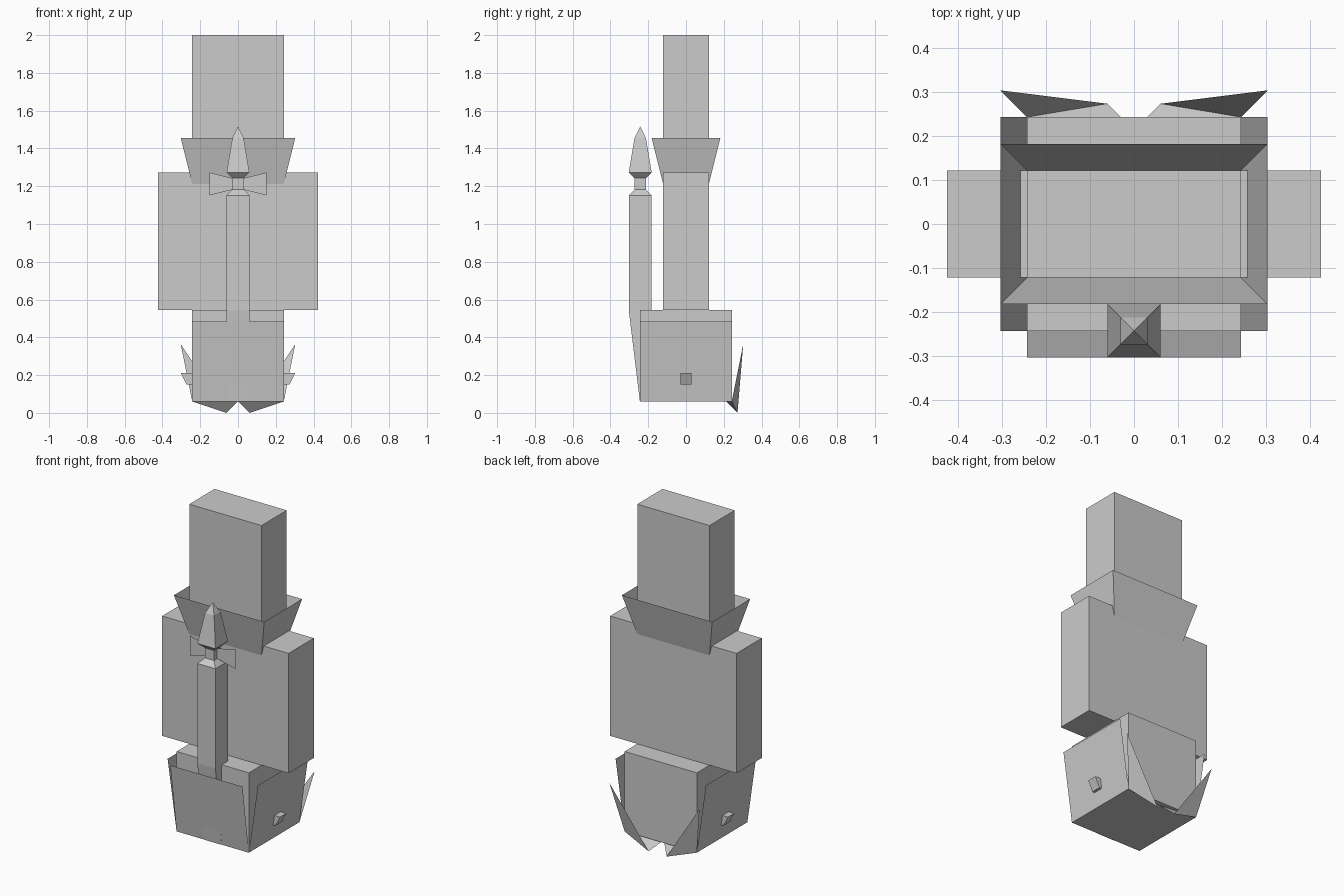
import bpy

U = 2 / 33  # modelling unit: the figure is 33 units tall

cube = bpy.data.objects.get("Cube")
if cube:
    bpy.data.objects.remove(cube, do_unlink=True)


def make(name, verts, faces):
    mesh = bpy.data.meshes.new(name)
    mesh.from_pydata([(x * U, y * U, z * U) for x, y, z in verts], [], faces)
    mesh.update()
    obj = bpy.data.objects.new(name, mesh)
    bpy.context.collection.objects.link(obj)
    return obj


def loft(name, rings, y=0, caps=True):
    """Stack rectangles given as (z, half width, half depth)."""
    verts, faces = [], []
    for z, w, d in rings:
        verts += [(-w, y - d, z), (w, y - d, z), (w, y + d, z), (-w, y + d, z)]
    for r in range(len(rings) - 1):
        a, b = 4 * r, 4 * r + 4
        for i in range(4):
            j = (i + 1) % 4
            faces.append((a + i, a + j, b + j, b + i))
    if caps:
        n = len(verts)
        faces += [(3, 2, 1, 0), (n - 4, n - 3, n - 2, n - 1)]
    return make(name, verts, faces)


def mirrored(name, verts, faces):
    """Build a part on the left (+x) and its mirror on the right."""
    make("left_" + name, verts, faces)
    make("right_" + name, [(-x, y, z) for x, y, z in verts],
         [tuple(reversed(f)) for f in faces])


# Main body blocks
loft("hips", [(1, 4, 4), (9, 4, 4)])
loft("torso", [(9, 7, 2), (21, 7, 2)])
loft("head", [(21, 4, 2), (33, 4, 2)])

# Flared open collar
loft("collar", [(20, 4, 2), (24, 5, 3)], caps=False)

# Flared flaps around the hips
make("front_flap", [(-4, -4, 1), (4, -4, 1), (4, -5, 8), (-4, -5, 8)], [(0, 1, 2, 3)])
mirrored("side_flap", [(4, -4, 1), (4, 4, 1), (5, 4, 8), (5, -4, 8)], [(0, 1, 2, 3)])

# Square plate and slanted peg on each side flap
plate = [(4.03 + (z - 1) / 7, y, z)
         for y, z in ((-1.5, 2.25), (1.5, 2.25), (1.5, 4.75), (-1.5, 4.75))]
mirrored("side_plate", plate, [(0, 1, 2, 3)])
peg = [(x, y, z) for z, tip in ((2.5, 4.5), (3.5, 5))
       for x, y in ((4, -.5), (tip, -.5), (tip, .5), (4, .5))]
mirrored("side_peg", peg, [(3, 2, 1, 0), (4, 5, 6, 7), (0, 1, 5, 4),
                           (1, 2, 6, 5), (2, 3, 7, 6), (3, 0, 4, 7)])

# Folded pointed tails at the back
mirrored("back_tail", [(4, 4, 1), (1, 4.5, 0), (5, 5, 6), (0, 3.5, 1)],
         [(0, 2, 1), (0, 1, 3)])

# Standing post with a narrow neck and a pointed finial
loft("post", [(1, 1, .03), (9, 1, 1), (19, 1, 1), (19.5, .5, .5),
              (20.5, .5, .5), (21, 1, 1), (24, .5, .5), (25, .01, .01)], y=-4)

# Thin bow wings on the neck
mirrored("bow_wing", [(.5, -4, 19.5), (2.5, -4, 19), (2.5, -4, 21), (.5, -4, 20.5)],
         [(0, 1, 2, 3)])
